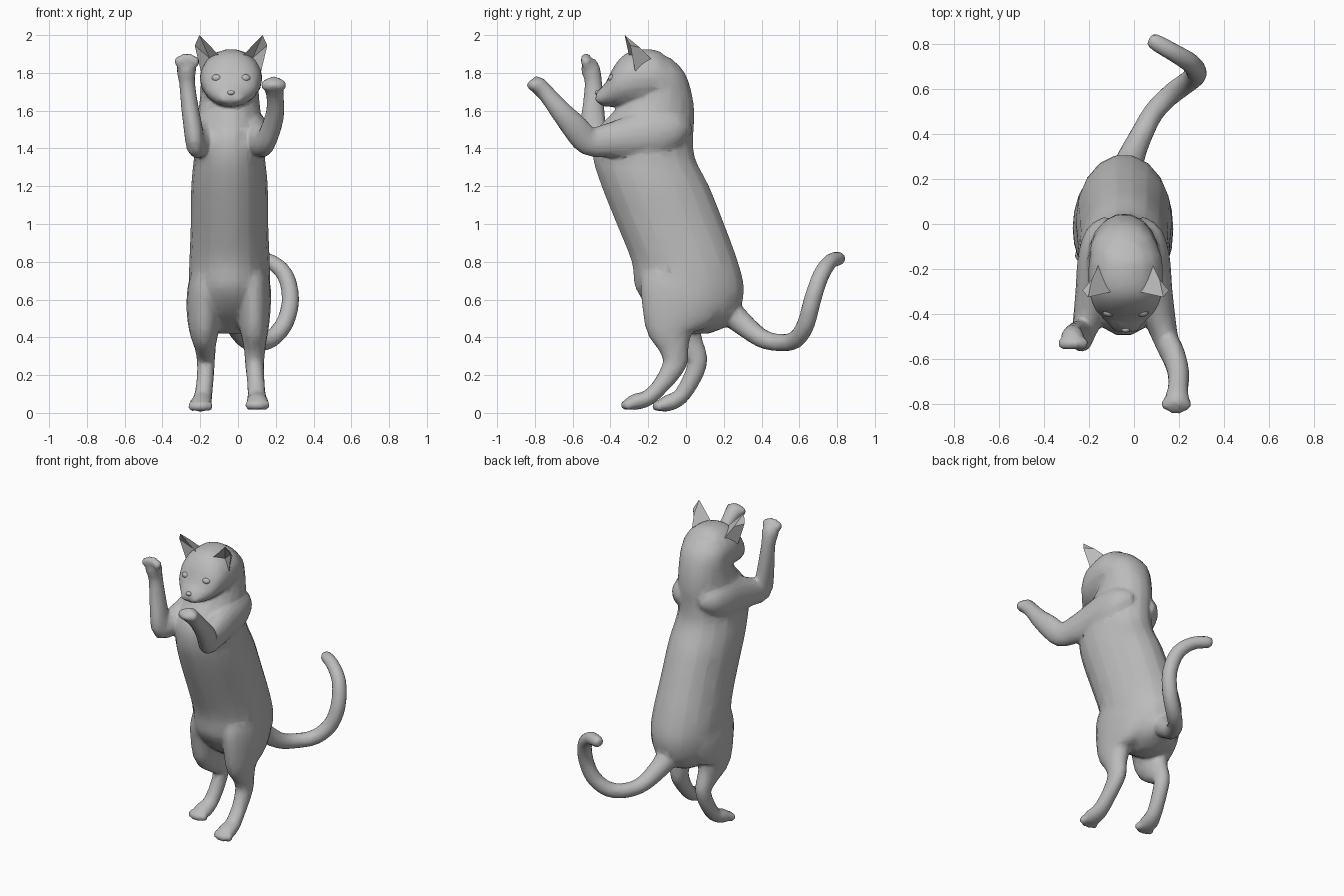
import bpy, bmesh, math
from mathutils import Vector, Matrix

X, Y, Z = Vector((1, 0, 0)), Vector((0, 1, 0)), Vector((0, 0, 1))
CX = -0.045                      # body centre line
HX = CX + 0.008                  # head centre line
grey = bpy.data.materials.new("grey_fur")
grey.diffuse_color = (0.5, 0.5, 0.5, 1)


def catmull(p, steps=3):
    out = []
    for i in range(len(p) - 1):
        a, b, c, d = p[max(i - 1, 0)], p[i], p[i + 1], p[min(i + 2, len(p) - 1)]
        for s in range(steps):
            t = s / steps
            out.append([0.5 * (2 * q + (r - o) * t + (2 * o - 5 * q + 4 * r - u) * t * t
                               + (3 * q - o - 3 * r + u) * t ** 3)
                        for o, q, r, u in zip(a, b, c, d)])
    return out + [list(p[-1])]


def loft(bm, stations, ref=X, axis=None, sides=18):
    """Skin elliptical rings (x, y, z, side radius, depth radius)."""
    st = catmull(stations)
    pts = [Vector(s[:3]) for s in st]
    rings = []
    for i, s in enumerate(st):
        t = axis or (pts[min(i + 1, len(pts) - 1)] - pts[max(i - 1, 0)]).normalized()
        u = (ref - t * ref.dot(t)).normalized()
        v = t.cross(u)
        rings.append([bm.verts.new(pts[i] + u * s[3] * math.cos(a) + v * s[4] * math.sin(a))
                      for a in (2 * math.pi * k / sides for k in range(sides))])
    for a, b in zip(rings, rings[1:]):
        for k in range(sides):
            n = (k + 1) % sides
            bm.faces.new((a[k], a[n], b[n], b[k]))
    bm.faces.new(rings[0][::-1])
    bm.faces.new(rings[-1])


def ball(bm, c, r):
    m = Matrix.Translation(c) @ Matrix.Diagonal((*r, 1))
    bmesh.ops.create_uvsphere(bm, u_segments=12, v_segments=8, radius=1, matrix=m)


def finish(name, bm):
    bmesh.ops.recalc_face_normals(bm, faces=bm.faces[:])
    me = bpy.data.meshes.new(name)
    bm.to_mesh(me)
    bm.free()
    me.materials.append(grey)
    ob = bpy.data.objects.new(name, me)
    bpy.context.collection.objects.link(ob)
    return ob


def toes(bm, centre, forward, r, spread):
    for k in (-1.5, -0.5, 0.5, 1.5):
        c = Vector(centre) + X * k * spread + forward * (0.014 if abs(k) < 1 else 0)
        ball(bm, c, (r * 0.85, r, r))


skin = bmesh.new()

# torso and neck: z, front y, back y, half width
torso = [(0.42, 0.0, 0.12, 0.06), (0.46, -0.07, 0.22, 0.13), (0.54, -0.18, 0.285, 0.185),
         (0.66, -0.27, 0.31, 0.213), (0.8, -0.29, 0.278, 0.213), (1.0, -0.37, 0.205, 0.205),
         (1.2, -0.45, 0.125, 0.203), (1.35, -0.495, 0.05, 0.188), (1.48, -0.485, 0.042, 0.175),
         (1.57, -0.41, 0.047, 0.168), (1.68, -0.31, 0.035, 0.155), (1.8, -0.27, -0.005, 0.148),
         (1.88, -0.25, -0.08, 0.1)]
loft(skin, [(CX, (f + b) / 2, z, w, (b - f) / 2) for z, f, b, w in torso], axis=Z)

# head: y, centre z, half width, half height
head = [(-0.472, 1.678, 0.035, 0.025), (-0.455, 1.674, 0.068, 0.042), (-0.42, 1.69, 0.1, 0.068),
        (-0.38, 1.728, 0.136, 0.11), (-0.32, 1.76, 0.158, 0.143), (-0.24, 1.773, 0.166, 0.152),
        (-0.14, 1.77, 0.158, 0.145), (-0.05, 1.71, 0.12, 0.12)]
loft(skin, [(HX, y, z, w, h) for y, z, w, h in head], axis=Y)
ball(skin, (HX, -0.42, 1.645), (0.045, 0.035, 0.025))
for s in (-1, 1):
    ball(skin, (HX + s * 0.03, -0.452, 1.663), (0.036, 0.03, 0.026))

# front legs
loft(skin, [(0.0, 0.0, 1.5, 0.05, 0.05), (0.045, -0.06, 1.5, 0.085, 0.1),
            (0.065, -0.16, 1.48, 0.095, 0.13), (0.085, -0.29, 1.46, 0.085, 0.115),
            (0.115, -0.42, 1.44, 0.07, 0.09), (0.145, -0.52, 1.44, 0.055, 0.075),
            (0.178, -0.59, 1.515, 0.052, 0.07), (0.198, -0.665, 1.6, 0.048, 0.056),
            (0.195, -0.735, 1.685, 0.046, 0.046), (0.19, -0.785, 1.735, 0.054, 0.046),
            (0.19, -0.815, 1.75, 0.035, 0.032)])
toes(skin, (0.188, -0.8, 1.735), Vector((0, -1, 0)), 0.029, 0.028)
loft(skin, [(-0.09, 0.0, 1.5, 0.05, 0.05), (-0.135, -0.06, 1.5, 0.085, 0.1),
            (-0.155, -0.16, 1.48, 0.095, 0.13), (-0.175, -0.29, 1.46, 0.085, 0.115),
            (-0.2, -0.4, 1.44, 0.07, 0.09), (-0.225, -0.49, 1.425, 0.052, 0.07),
            (-0.238, -0.495, 1.51, 0.05, 0.07), (-0.255, -0.49, 1.62, 0.046, 0.058),
            (-0.27, -0.49, 1.75, 0.042, 0.046), (-0.273, -0.505, 1.82, 0.052, 0.05),
            (-0.272, -0.515, 1.868, 0.036, 0.034)])
toes(skin, (-0.27, -0.53, 1.86), Z, 0.029, 0.028)

# hind legs
loft(skin, [(0.05, 0.03, 0.76, 0.08, 0.18), (0.068, 0.0, 0.68, 0.102, 0.23),
            (0.08, -0.04, 0.57, 0.094, 0.215), (0.085, -0.08, 0.45, 0.078, 0.14),
            (0.088, -0.065, 0.35, 0.058, 0.082), (0.088, -0.06, 0.26, 0.05, 0.064),
            (0.095, -0.125, 0.155, 0.046, 0.046), (0.1, -0.2, 0.08, 0.05, 0.042),
            (0.103, -0.27, 0.058, 0.058, 0.043), (0.103, -0.315, 0.045, 0.038, 0.028)])
toes(skin, (0.103, -0.305, 0.042), Vector((0, -1, 0)), 0.027, 0.028)
loft(skin, [(-0.145, 0.03, 0.76, 0.08, 0.18), (-0.16, 0.0, 0.68, 0.102, 0.22),
            (-0.176, -0.02, 0.57, 0.097, 0.2), (-0.18, -0.04, 0.45, 0.082, 0.14),
            (-0.174, 0.01, 0.36, 0.058, 0.088), (-0.17, 0.06, 0.28, 0.048, 0.055),
            (-0.173, 0.035, 0.19, 0.045, 0.048), (-0.185, -0.03, 0.085, 0.048, 0.043),
            (-0.197, -0.1, 0.05, 0.058, 0.043), (-0.199, -0.15, 0.035, 0.038, 0.027)])
toes(skin, (-0.199, -0.14, 0.036), Vector((0, -1, 0)), 0.027, 0.028)

# tail
tail = [(-0.04, 0.2, 0.56, 0.08), (-0.015, 0.29, 0.48, 0.062), (0.035, 0.4, 0.395, 0.05),
        (0.09, 0.5, 0.372, 0.046), (0.17, 0.58, 0.388, 0.047), (0.245, 0.635, 0.47, 0.047),
        (0.278, 0.67, 0.6, 0.046), (0.25, 0.715, 0.73, 0.044), (0.17, 0.765, 0.802, 0.04),
        (0.09, 0.81, 0.817, 0.036), (0.067, 0.822, 0.818, 0.02)]
loft(skin, [(*p, p[3]) for p in tail], ref=Y)

# blend everything into one skin with light facets
body = finish("cat_body", skin)
m = body.modifiers.new("blend", 'REMESH')
m.mode, m.voxel_size, m.use_smooth_shade = 'VOXEL', 0.01, True
m = body.modifiers.new("soften", 'SMOOTH')
m.factor, m.iterations = 0.5, 4
m = body.modifiers.new("facet", 'DECIMATE')
m.ratio = 0.07

# cupped ears and eyes
for s, side in ((-1, "left"), (1, "right")):
    bm = bmesh.new()
    outer, inner, back, tip, cup, rim, spine = [bm.verts.new((HX + s * x, y, z)) for x, y, z in (
        (0.16, -0.27, 1.81), (0.055, -0.3, 1.885), (0.115, -0.17, 1.86), (0.167, -0.325, 2.0),
        (0.115, -0.25, 1.88), (0.192, -0.295, 1.945), (0.15, -0.245, 1.935))]
    for f in ((outer, back, spine, rim), (rim, spine, tip), (back, inner, spine),
              (spine, inner, tip), (inner, cup, tip), (cup, rim, tip), (cup, outer, rim),
              (outer, cup, inner, back)):
        bm.faces.new(f)
    finish(side + "_ear", bm)
    bm = bmesh.new()
    ball(bm, (HX + s * 0.075, -0.39, 1.772), (0.028, 0.022, 0.02))
    finish(side + "_eye", bm).data.shade_smooth()

# nose
bm = bmesh.new()
ball(bm, (HX, -0.468, 1.695), (0.02, 0.014, 0.013))
finish("nose", bm).data.shade_smooth()
